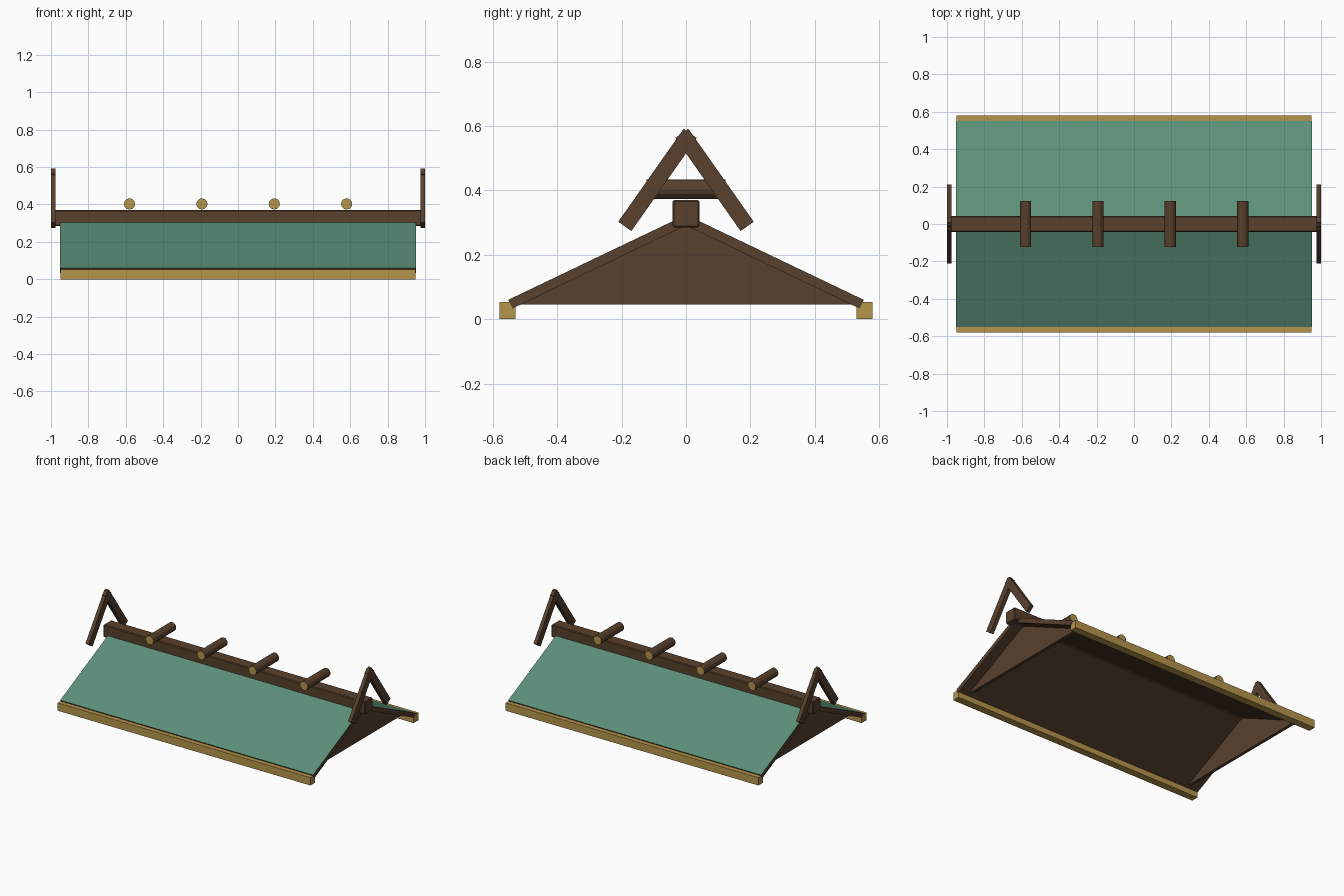
import bpy
import bmesh
from math import pi
from mathutils import Matrix, Vector

cube = bpy.data.objects.get("Cube")
if cube:
    bpy.data.objects.remove(cube, do_unlink=True)


def make_material(name, rgb):
    mat = bpy.data.materials.new(name)
    mat.use_nodes = True
    mat.diffuse_color = (*rgb, 1)
    mat.node_tree.nodes["Principled BSDF"].inputs["Base Color"].default_value = (*rgb, 1)
    return mat


WOOD = make_material("dark wood", (0.098, 0.052, 0.026))
GREEN = make_material("roof green", (0.107, 0.279, 0.19))
GOLD = make_material("gold", (0.47, 0.3, 0.07))


def finish(name, bm, *mats):
    bmesh.ops.recalc_face_normals(bm, faces=bm.faces)
    mesh = bpy.data.meshes.new(name)
    bm.to_mesh(mesh)
    bm.free()
    for mat in mats:
        mesh.materials.append(mat)
    obj = bpy.data.objects.new(name, mesh)
    bpy.context.collection.objects.link(obj)
    return obj


def extrude_profile(name, points, x0, x1, *mats, rule=None):
    """Extrude a closed (y, z) profile along x."""
    bm = bmesh.new()
    face = bm.faces.new([bm.verts.new((x0, y, z)) for y, z in points])
    out = bmesh.ops.extrude_face_region(bm, geom=[face])
    moved = [v for v in out["geom"] if isinstance(v, bmesh.types.BMVert)]
    bmesh.ops.translate(bm, verts=moved, vec=(x1 - x0, 0, 0))
    bmesh.ops.recalc_face_normals(bm, faces=bm.faces)
    bm.normal_update()
    if rule:
        for f in bm.faces:
            f.material_index = rule(f)
    return finish(name, bm, *mats)


def board_profile(start, end, width):
    """Rectangle of the given width around a line in the y-z plane."""
    a, b = Vector(start), Vector(end)
    d = (b - a).normalized()
    side = Vector((-d.y, d.x)) * width / 2
    return [a + side, b + side, b - side, a - side]


# Roof slopes: green on top, wood on the rims and underside
for side, label in ((-1, "front"), (1, "back")):
    slope = [(0, 0.324), (0.552, 0.06), (0.539, 0.033), (0, 0.291)]
    extrude_profile(label + "_roof_slope", [(side * y, z) for y, z in slope],
                    -0.951, 0.951, WOOD, GREEN,
                    rule=lambda f: int(f.normal.z > 0.5))
    # Eave beam
    eave = [(0.53, 0), (0.58, 0), (0.58, 0.053), (0.53, 0.053)]
    extrude_profile(label + "_eave_beam", [(side * y, z) for y, z in eave],
                    -0.95, 0.95, GOLD)

# Ridge beam with slightly softened edges
ridge = extrude_profile("ridge_beam", [(-0.042, 0.285), (0.042, 0.285),
                                       (0.042, 0.37), (-0.042, 0.37)],
                        -0.985, 0.985, WOOD)
bevel = ridge.modifiers.new("soft_edges", "BEVEL")
bevel.width = 0.005
bevel.segments = 1

# Gable walls and crossed finial boards at both ends
for end, label in ((-1, "right"), (1, "left")):
    extrude_profile(label + "_gable", [(-0.515, 0.045), (0.515, 0.045), (0, 0.295)],
                    end * 0.86, end * 0.88, WOOD)
    for side, face in ((-1, "front"), (1, "back")):
        extrude_profile(label + "_" + face + "_finial_board",
                        board_profile((-side * 0.013, 0.577), (side * 0.19, 0.288), 0.05),
                        end * 0.975, end, WOOD)

# Ridge logs with gold ends
for i in range(4):
    bm = bmesh.new()
    place = Matrix.Translation((-0.58 + i * 0.387, 0, 0.403)) @ Matrix.Rotation(pi / 2, 4, "X")
    bmesh.ops.create_cone(bm, cap_ends=True, segments=12, radius1=0.03, radius2=0.03,
                          depth=0.244, matrix=place)
    for f in bm.faces:
        f.material_index = int(len(f.verts) > 4)
    finish("ridge_log_" + str(i + 1), bm, WOOD, GOLD)
